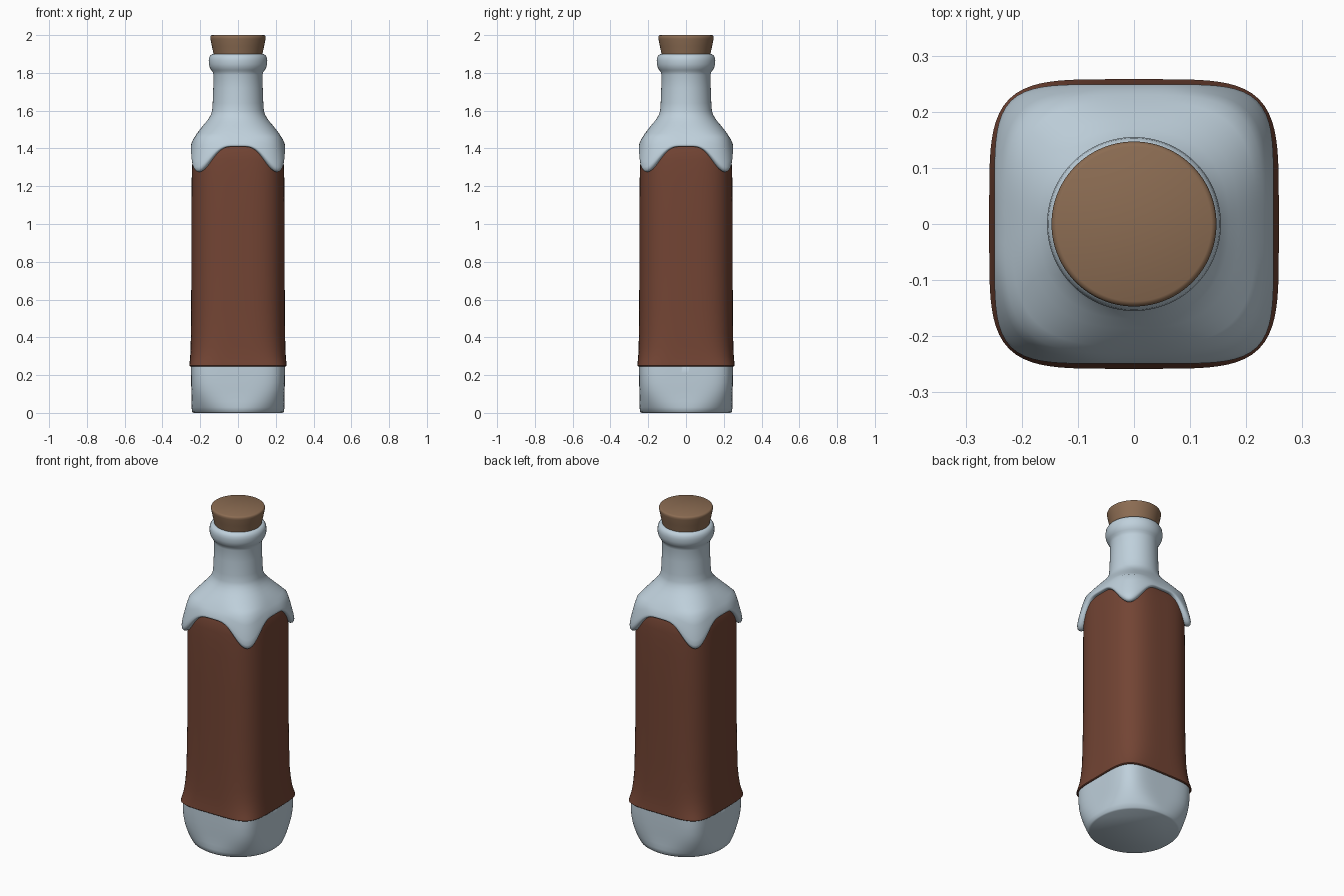
import bpy, math

SEG = 128


def material(name, rgb):
    m = bpy.data.materials.new(name)
    m.diffuse_color = (*rgb, 1)
    return m


glass = material("pale glass", (0.52, 0.63, 0.71))
leather = material("brown wrap", (0.17, 0.058, 0.034))
cork_mat = material("cork", (0.26, 0.15, 0.085))


def radius(theta, a, n):
    # superellipse: n = 2 is a circle, larger n is a rounded square
    c, s = abs(math.cos(theta)), abs(math.sin(theta))
    return a / (c ** n + s ** n) ** (1 / n)


def loft(name, rows, mat, warp=None):
    """Skin a stack of rows (z, half width, squareness), capped at both ends."""
    verts, faces = [], []
    for z, a, n in rows:
        for j in range(SEG):
            t = 2 * math.pi * j / SEG
            r = radius(t, a, n)
            zz = warp(t, z) if warp else z
            verts.append((r * math.cos(t), r * math.sin(t), zz))
    for i in range(len(rows) - 1):
        for j in range(SEG):
            k = (j + 1) % SEG
            faces.append((i * SEG + j, i * SEG + k,
                          (i + 1) * SEG + k, (i + 1) * SEG + j))
    faces.append(tuple(reversed(range(SEG))))
    top = (len(rows) - 1) * SEG
    faces.append(tuple(range(top, top + SEG)))
    me = bpy.data.meshes.new(name)
    me.from_pydata(verts, [], faces)
    me.materials.append(mat)
    me.shade_smooth()
    me.set_sharp_from_angle(angle=math.radians(45))
    ob = bpy.data.objects.new(name, me)
    bpy.context.collection.objects.link(ob)
    return ob


# glass base: round foot growing into a rounded square
loft("glass_base", [
    (0.0, 0.236, 2.1), (0.006, 0.243, 2.15), (0.03, 0.246, 2.45),
    (0.06, 0.246, 2.95), (0.09, 0.246, 3.5), (0.12, 0.247, 4.0),
    (0.16, 0.248, 4.5), (0.21, 0.249, 4.7), (0.247, 0.249, 4.7),
    (0.252, 0.244, 4.7)], glass)

# wrap around the body, flared at its lower edge
loft("body_wrap", [
    (0.249, 0.235, 4.7), (0.246, 0.254, 4.7), (0.25, 0.258, 4.7),
    (0.27, 0.256, 4.3), (0.30, 0.253, 3.85), (0.35, 0.251, 3.45),
    (0.42, 0.249, 3.2), (0.55, 0.248, 3.1), (0.75, 0.247, 3.0),
    (1.0, 0.247, 3.0), (1.2, 0.246, 3.05), (1.28, 0.244, 3.1),
    (1.34, 0.241, 3.2), (1.39, 0.236, 3.3), (1.42, 0.225, 3.2),
    (1.45, 0.20, 3.0)], leather)

# glass shoulder and neck; the lower rim hangs down in a drip at each corner
EDGE, TOP = 1.41, 1.46


def drip(t, z):
    if z >= TOP:
        return z
    drop = 0.135 * abs(math.sin(2 * t)) ** 5
    return z - drop * min(1, (TOP - z) / (TOP - EDGE))


loft("glass_shoulder_and_neck", [
    (1.415, 0.205, 4.0), (1.41, 0.236, 4.8), (1.4105, 0.243, 5.2),
    (1.413, 0.2475, 5.5), (1.417, 0.249, 5.5), (1.425, 0.247, 5.2),
    (1.435, 0.243, 4.7), (1.447, 0.238, 4.2), (1.46, 0.230, 3.7),
    (1.48, 0.217, 3.2), (1.50, 0.202, 2.85), (1.52, 0.186, 2.6),
    (1.54, 0.169, 2.4), (1.56, 0.154, 2.25), (1.58, 0.143, 2.12),
    (1.60, 0.137, 2.05), (1.64, 0.134, 2), (1.72, 0.131, 2),
    (1.79, 0.130, 2), (1.805, 0.134, 2), (1.815, 0.142, 2),
    (1.83, 0.150, 2), (1.845, 0.154, 2), (1.865, 0.155, 2),
    (1.88, 0.153, 2), (1.893, 0.146, 2), (1.899, 0.136, 2),
    (1.90, 0.115, 2)], glass, drip)

# tapered cork stopper
loft("cork_stopper", [
    (1.88, 0.126, 2), (1.90, 0.129, 2), (1.94, 0.138, 2),
    (1.98, 0.146, 2), (1.99, 0.147, 2), (1.997, 0.144, 2),
    (2.0, 0.138, 2)], cork_mat)
